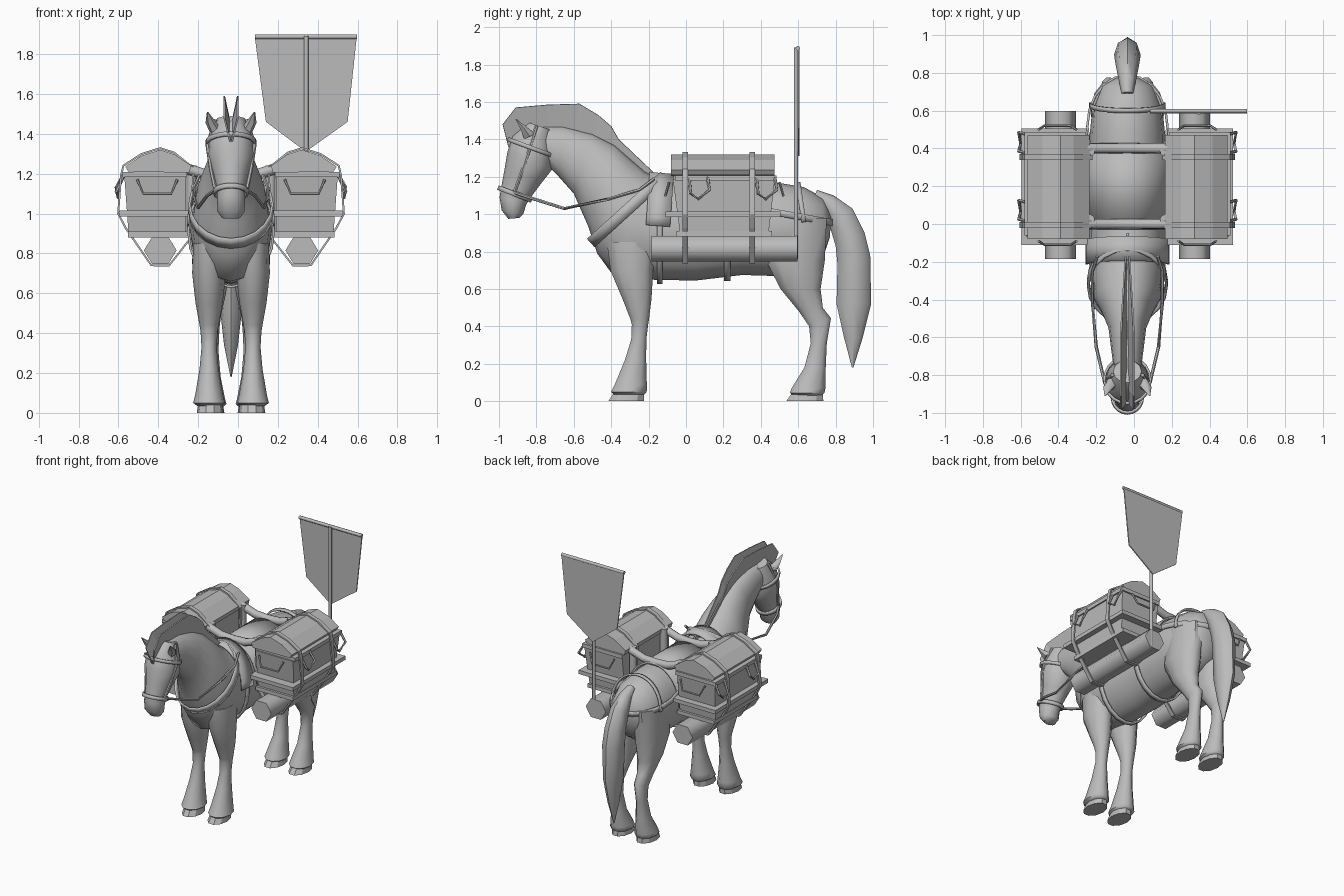
import bpy, bmesh, math
from mathutils import Vector

CX = -0.035          # the animal's centre plane
mat = bpy.data.materials.new("plain_grey")
mat.diffuse_color = (0.5, 0.5, 0.5, 1)


def finish(name, bm, smooth=None, thick=0):
    bmesh.ops.recalc_face_normals(bm, faces=bm.faces)
    me = bpy.data.meshes.new(name)
    bm.to_mesh(me)
    bm.free()
    ob = bpy.data.objects.new(name, me)
    bpy.context.collection.objects.link(ob)
    ob.location.x = CX
    me.materials.append(mat)
    if thick:
        m = ob.modifiers.new("thickness", 'SOLIDIFY')
        m.thickness, m.offset = thick, 0
    if smooth:
        bpy.ops.object.select_all(action='DESELECT')
        ob.select_set(True)
        bpy.context.view_layer.objects.active = ob
        bpy.ops.object.shade_smooth_by_angle(angle=math.radians(smooth))
    return ob


def skin(name, rings, caps=True, closed=True, smooth=None, thick=0):
    """Bridge a list of equal point rings."""
    bm = bmesh.new()
    vs = [[bm.verts.new(p) for p in r] for r in rings]
    n = len(vs[0])
    for a, b in zip(vs, vs[1:]):
        for i in range(n if closed else n - 1):
            j = (i + 1) % n
            bm.faces.new((a[i], a[j], b[j], b[i]))
    if caps:
        bm.faces.new(vs[0])
        bm.faces.new(vs[-1])
    return finish(name, bm, smooth, thick)


def ellipse(ya, za, yb, zb, w, u=0, n=12, a0=0, a1=2 * math.pi):
    """Ring spanning two side-profile points with half width w."""
    mid, half = Vector((u, (ya + yb) / 2, (za + zb) / 2)), Vector((0, (ya - yb) / 2, (za - zb) / 2))
    full = a1 - a0 > 6.28
    k = n if full else n - 1
    return [mid + half * math.sin(a0 + (a1 - a0) * i / k)
            + Vector((w * math.cos(a0 + (a1 - a0) * i / k), 0, 0)) for i in range(n)]


def loft(name, rows, n=12, u=0, smooth=50):
    return skin(name, [ellipse(*r[:5], u=u, n=n) for r in rows], smooth=smooth)


def band(name, ya, za, yb, zb, w, width, arc=2 * math.pi, thick=0.012):
    """Flat strap wrapped round an oval section."""
    d = Vector((0, ya - yb, za - zb)).normalized()
    off = Vector((0, -d.z, d.y)) * width / 2
    ring = ellipse(ya, za, yb, zb, w, n=20, a1=arc)
    skin(name, [[p + off for p in ring], [p - off for p in ring]],
         caps=False, closed=arc > 6, smooth=40, thick=thick)


def prism(name, pts, y0, y1, s=1, smooth=None):
    skin(name, [[(s * u, y, z) for u, z in pts] for y in (y0, y1)], smooth=smooth)


def tube(name, pts, r, n=8, smooth=50):
    """Round rod following a path."""
    pts = [Vector(p) for p in pts]
    rings = []
    for i, p in enumerate(pts):
        t = (pts[min(i + 1, len(pts) - 1)] - pts[max(i - 1, 0)]).normalized()
        a = t.cross(Vector((0.13, 0.95, 0.2))).normalized()
        b = t.cross(a)
        rings.append([p + (a * math.cos(k * math.tau / n) + b * math.sin(k * math.tau / n)) * r
                      for k in range(n)])
    return skin(name, rings, smooth=smooth)


# Body and neck: top y,z / bottom y,z / half width
loft("body", [(.775, 1.0, .77, .88, .07), (.73, 1.09, .73, .76, .14), (.63, 1.145, .61, .68, .185),
              (.48, 1.17, .46, .67, .2), (.3, 1.165, .3, .675, .2), (.05, 1.165, .05, .645, .205),
              (-.15, 1.19, -.2, .65, .205), (-.22, 1.23, -.38, .66, .195), (-.30, 1.30, -.475, .79, .18),
              (-.38, 1.37, -.525, .94, .14), (-.5, 1.43, -.60, 1.11, .1), (-.66, 1.47, -.68, 1.2, .085),
              (-.8, 1.47, -.76, 1.28, .07)], n=16)
loft("head", [(-.84, 1.49, -.72, 1.45, .075), (-.93, 1.42, -.71, 1.33, .112), (-.955, 1.33, -.715, 1.24, .12),
              (-.97, 1.24, -.77, 1.17, .095), (-.985, 1.16, -.83, 1.09, .072), (-.997, 1.09, -.855, 1.05, .07),
              (-.985, 1.02, -.87, 1.0, .068), (-.95, .975, -.89, .98, .045)])
loft("tail", [(.70, 1.13, .68, 1.08, .03), (.79, 1.10, .72, 1.03, .045), (.89, 1.03, .77, .93, .06),
              (.955, .9, .80, .83, .068), (.985, .78, .81, .73, .07), (.99, .52, .805, .52, .055),
              (.945, .34, .845, .34, .035), (.895, .18, .887, .18, .003)], n=8)

# Mane: two thin sheets opening upward from the crest
top = [(-.98, 1.48), (-.91, 1.57), (-.74, 1.585), (-.57, 1.59), (-.47, 1.53), (-.40, 1.47),
       (-.36, 1.40), (-.17, 1.22), (-.05, 1.20)]
low = [(-.95, 1.36), (-.86, 1.44), (-.74, 1.45), (-.6, 1.44), (-.5, 1.41), (-.43, 1.37),
       (-.34, 1.31), (-.16, 1.17), (-.05, 1.16)]

for s, side in ((1, "left"), (-1, "right")):
    skin("mane_" + side, [[(s * .034 * min(1, -y * 1.8), y, z) for y, z in top],
                          [(s * .004, y, z) for y, z in low]], caps=False, closed=False, thick=.008)
    # Ears
    skin("ear_" + side, [ellipse(-.87, 1.40, -.80, 1.43, .035, s * .075, 6),
                         ellipse(-.885, 1.45, -.84, 1.46, .028, s * .10, 6),
                         ellipse(-.912, 1.51, -.908, 1.51, .003, s * .118, 6)], smooth=50)
    # Legs and hooves
    loft("front_leg_" + side, [(-.43, .85, -.15, .85, .08), (-.41, .70, -.17, .70, .085),
                               (-.345, .55, -.18, .55, .068), (-.30, .44, -.195, .44, .048),
                               (-.292, .41, -.2, .41, .043), (-.295, .33, -.21, .33, .038),
                               (-.33, .22, -.21, .22, .048), (-.385, .09, -.205, .09, .07),
                               (-.405, .05, -.205, .05, .08), (-.39, .035, -.22, .035, .06)], n=10, u=s * .11)
    loft("front_hoof_" + side, [(-.39, .045, -.22, .045, .06), (-.42, 0, -.22, 0, .067)], n=10, u=s * .105, smooth=30)
    loft("hind_leg_" + side, [(.45, .98, .76, .98, .09), (.42, .75, .75, .75, .095), (.50, .6, .725, .6, .075),
                              (.60, .48, .735, .5, .05), (.655, .40, .778, .445, .042), (.665, .31, .755, .31, .037),
                              (.63, .18, .75, .18, .048), (.56, .07, .75, .07, .07),
                              (.55, .045, .745, .045, .077), (.57, .03, .73, .03, .06)], n=10, u=s * .10)
    loft("hind_hoof_" + side, [(.56, .04, .735, .04, .06), (.53, 0, .74, 0, .067)], n=10, u=s * .10, smooth=30)

    # Reins and bridle cheek strap
    tube("rein_" + side, [(s * .075, -.93, 1.12), (s * .12, -.84, 1.09), (s * .165, -.65, 1.03),
                          (s * .185, -.42, 1.08), (s * .185, -.25, 1.13), (s * .16, -.17, 1.19)], .009, 6)
    tube("cheek_strap_" + side, [(s * .08, -.80, 1.47), (s * .118, -.84, 1.34), (s * .10, -.88, 1.22),
                                 (s * .077, -.92, 1.11)], .01, 6)

    # Pannier chest with tapered sides and arched lid
    skin("chest_" + side, [[(s * u, y, z) for u, y in ((.225, y0), (u1, y0), (u1, y1), (.225, y1))]
                           for z, u1, y0, y1 in ((.885, .513, -.03, .44), (1.185, .535, -.07, .475))])
    prism("chest_lip_" + side, [(.22, 1.18), (.545, 1.18), (.545, 1.208), (.22, 1.208)], -.06, .485, s)
    prism("chest_lid_" + side, [(.21, 1.205), (.20, 1.24), (.285, 1.297), (.355, 1.32), (.45, 1.29),
                                (.53, 1.235), (.515, 1.21)], -.08, .472, s)
    for i, z in enumerate((1.0, .895)):
        a, b = (.205, .56) if i == 0 else (.215, .518)
        y0, y1 = (-.11, .505) if i == 0 else (-.05, .46)
        prism(f"chest_rail_{i}_{side}", [(a, z - .014), (b, z - .014), (b, z + .014), (a, z + .014)], y0, y1, s)
    # Bedroll under the chest
    prism("bedroll_" + side, [(.355 + .082 * math.cos(k * math.pi / 3), .815 + .078 * math.sin(k * math.pi / 3))
                              for k in range(6)], -.185, .597, s, smooth=65)
    # Straps round chest and roll, with handles
    loop = [(.19, 1.23), (.285, 1.305), (.355, 1.328), (.45, 1.298), (.54, 1.24), (.552, 1.19),
            (.566, 1.0), (.53, .93), (.40, .74), (.31, .74), (.2, .88)]
    for i, y in enumerate((-.005, .355)):
        skin(f"chest_strap_{i}_{side}", [[(s * u, yy, z) for u, z in loop] for yy in (y - .015, y + .015)],
             caps=False, thick=.01)
        tube(f"handle_{i}_{side}", [(s * u, y + dy, z) for u, dy, z in
                                    ((.535, .02, 1.20), (.575, .03, 1.11), (.565, .07, 1.08),
                                     (.575, .13, 1.13), (.535, .12, 1.20))], .009, 6)
        # Pack frame posts
        tube(f"frame_post_{i}_{side}", [(s * .198, y + .03, .88), (s * .198, y + .03, 1.24)], .026)
    for i, y in enumerate((-.09, .50)):
        tube(f"end_handle_{i}_{side}", [(s * .27, y, 1.17), (s * .30, y + (.02 if i else -.02), 1.1),
                                        (s * .44, y + (.02 if i else -.02), 1.1), (s * .47, y, 1.17)], .007, 6)

# Cross bars of the pack frame
for i, y in enumerate((.0, .40)):
    tube(f"cross_bar_{i}", [(-.225, y, 1.225), (-.19, y, 1.215), (-.1, y, 1.185), (0, y, 1.18),
                            (.1, y, 1.185), (.19, y, 1.215), (.225, y, 1.225)], .028)

# Harness
band("saddle_blanket", .2, 1.182, .2, .65, .213, .46, arc=math.pi)
band("withers_pad", -.13, 1.215, -.17, .66, .216, .13, arc=math.pi)
band("front_girth", -.14, 1.19, -.14, .632, .214, .03)
band("rear_girth", .22, 1.18, .22, .648, .21, .035)
band("breast_strap", -.12, 1.2, -.505, .85, .208, .06)
band("rump_strap", .25, 1.05, .785, .955, .212, .035)
band("crupper_strap", .60, 1.165, .66, .75, .197, .025, arc=math.pi)
band("nose_band", -1.0, 1.14, -.83, 1.075, .082, .025)
band("brow_band", -.95, 1.40, -.705, 1.31, .122, .022)

# Banner on a pole
prism("banner", [(.12, 1.88), (.63, 1.88), (.585, 1.46), (.375, 1.31), (.175, 1.46)], .598, .606)
tube("banner_pole", [(.377, .588, .76), (.377, .588, 1.89)], .012)
tube("banner_crossbar", [(.12, .598, 1.887), (.632, .598, 1.887)], .012)
